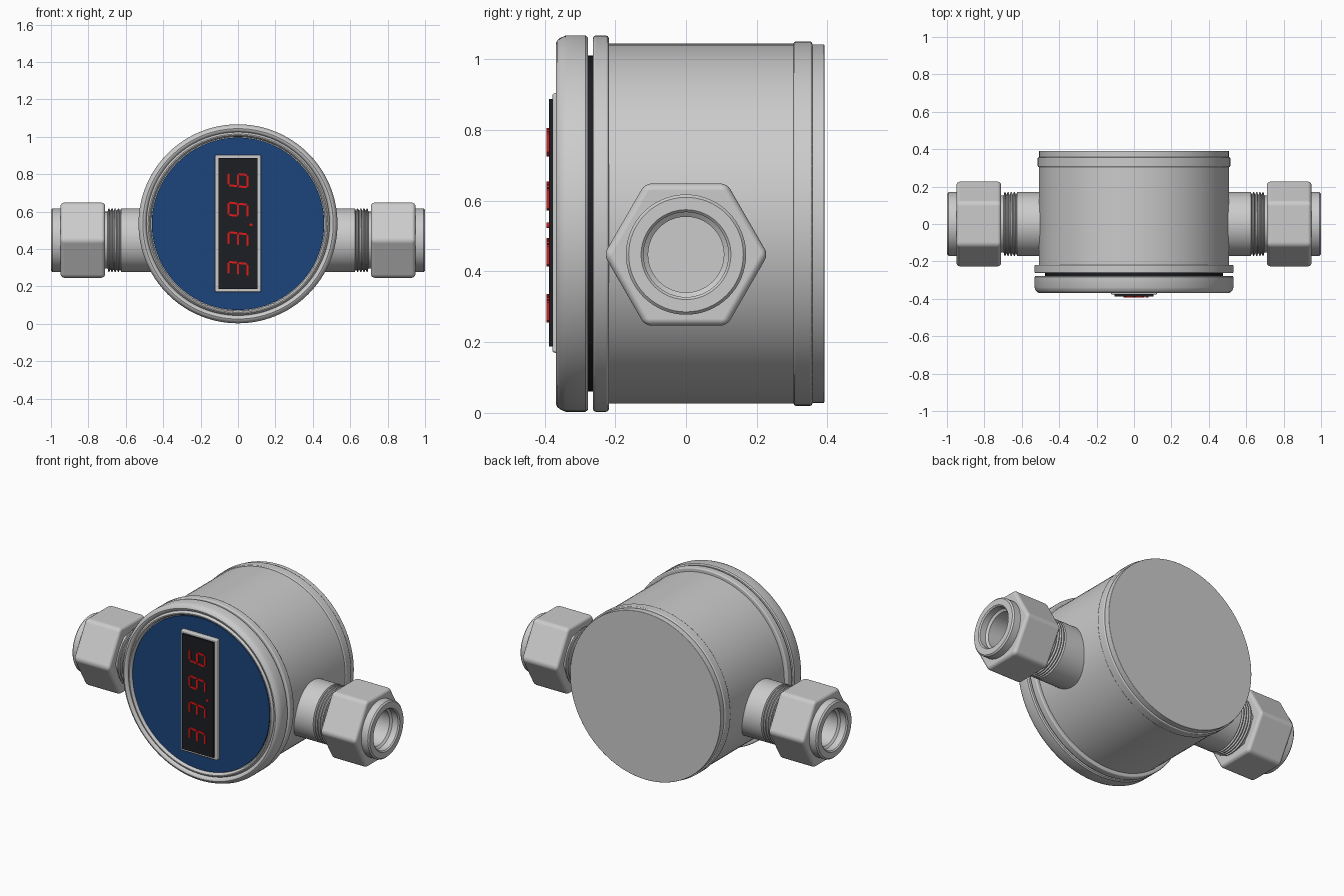
import bpy, bmesh, math
from mathutils import Vector

if "Cube" in bpy.data.objects:
    bpy.data.objects.remove(bpy.data.objects["Cube"])

ZC = 0.535    # height of the housing axis
ZF = 0.4475   # height of the side fittings' axis


def material(name, rgb):
    m = bpy.data.materials.new(name)
    m.diffuse_color = (*rgb, 1)
    m.use_nodes = True
    m.node_tree.nodes["Principled BSDF"].inputs["Base Color"].default_value = m.diffuse_color
    return m


BLUE = material("blue", (0.012, 0.06, 0.2))
BLACK = material("black", (0.012, 0.013, 0.016))
RED = material("red", (0.75, 0.01, 0.01))


def finish(name, bm, mat=None, bevel=0, segs=2, mirror=False):
    bmesh.ops.recalc_face_normals(bm, faces=bm.faces)
    me = bpy.data.meshes.new(name)
    bm.to_mesh(me)
    bm.free()
    ob = bpy.data.objects.new(name, me)
    bpy.context.collection.objects.link(ob)
    if mat:
        me.materials.append(mat)
    bpy.ops.object.select_all(action='DESELECT')
    ob.select_set(True)
    bpy.context.view_layer.objects.active = ob
    bpy.ops.object.shade_smooth_by_angle(angle=math.radians(35))
    if bevel:
        b = ob.modifiers.new("Bevel", 'BEVEL')
        b.width, b.segments, b.limit_method = bevel, segs, 'ANGLE'
        b.angle_limit = math.radians(35)
        b.harden_normals = True
    if mirror:
        ob.modifiers.new("Mirror", 'MIRROR')
    return ob


def lathe(name, profile, axis='Y', n=96, closed=False, **kw):
    """Revolve (radius, position) points around the housing or fitting axis."""
    bm = bmesh.new()
    rings = []
    for r, a in profile:
        ring = []
        for i in range(n):
            t = math.tau * i / n
            c, s = r * math.cos(t), r * math.sin(t)
            ring.append(bm.verts.new((c, a, ZC + s) if axis == 'Y' else (a, c, ZF + s)))
        rings.append(ring)
    pairs = list(zip(rings, rings[1:]))
    if closed:
        pairs.append((rings[-1], rings[0]))
    else:
        bm.faces.new(rings[0])
        bm.faces.new(rings[-1])
    for p, q in pairs:
        for i in range(n):
            j = (i + 1) % n
            bm.faces.new((p[i], p[j], q[j], q[i]))
    return finish(name, bm, **kw)


def drum(name, r, y0, y1, **kw):
    return lathe(name, [(r, y0), (r, y1)], **kw)


def prism(bm, outline, y0, y1):
    """Extrude an (x, z) outline along y."""
    f = [bm.verts.new((x, y0, z)) for x, z in outline]
    b = [bm.verts.new((x, y1, z)) for x, z in outline]
    bm.faces.new(f)
    bm.faces.new(b)
    for i in range(len(f)):
        j = (i + 1) % len(f)
        bm.faces.new((f[i], f[j], b[j], b[i]))


def rect(hx, z0, z1):
    return [(-hx, z0), (hx, z0), (hx, z1), (-hx, z1)]


# Housing with rear cap and flange
drum("housing", 0.509, -0.23, 0.32)
drum("rear_band", 0.515, 0.304, 0.357, bevel=0.006)
drum("rear_cap", 0.507, 0.33, 0.391, bevel=0.003)
drum("housing_flange", 0.532, -0.263, -0.218, bevel=0.008)
drum("gasket", 0.475, -0.30, -0.24, mat=BLACK)

# Front ring with rounded, grooved lip
lathe("front_ring", [
    (0.44, -0.277), (0.526, -0.277), (0.532, -0.284), (0.532, -0.34), (0.529, -0.347),
    (0.525, -0.356), (0.518, -0.364), (0.509, -0.368), (0.500, -0.366), (0.494, -0.360),
    (0.490, -0.352), (0.486, -0.360), (0.480, -0.366), (0.474, -0.366), (0.468, -0.360),
    (0.465, -0.345), (0.44, -0.345)], closed=True, n=128)
drum("face_plate", 0.461, -0.355, -0.29, mat=BLUE)

# Display frame and window
bm = bmesh.new()
prism(bm, rect(0.123, 0.17, 0.904), -0.378, -0.34)
finish("display_frame", bm, bevel=0.007)
bm = bmesh.new()
prism(bm, rect(0.105, 0.187, 0.888), -0.388, -0.36)
finish("display_window", bm, mat=BLACK)

# Seven-segment readout, turned so it reads upward
HW, HH, T = 0.033, 0.051, 0.0055
SEGMENTS = {'a': (-1, 1, 1, 1), 'b': (1, 1, 1, 0), 'c': (1, 0, 1, -1), 'd': (-1, -1, 1, -1),
            'e': (-1, 0, -1, -1), 'f': (-1, 1, -1, 0), 'g': (-1, 0, 1, 0)}
bm = bmesh.new()
for k, lit in enumerate(("abcdg", "abcdg", "abcdfg", "acdefg")):
    zc = 0.293 + 0.1585 * k
    for s in lit:
        u0, v0, u1, v1 = SEGMENTS[s]
        p = Vector((-v0 * HH, zc + u0 * HW + v0 * 0.006))
        q = Vector((-v1 * HH, zc + u1 * HW + v1 * 0.006))
        d = (q - p).normalized()
        p, q = p + d * 0.002, q - d * 0.002
        w = Vector((-d.y, d.x)) * T
        prism(bm, [p, p + d * T + w, q - d * T + w, q, q - d * T - w, p + d * T - w],
              -0.394, -0.386)
prism(bm, [(0.07 + 0.008 * math.cos(i * math.tau / 12), 0.53 + 0.008 * math.sin(i * math.tau / 12))
           for i in range(12)], -0.394, -0.386)
finish("readout_segments", bm, mat=RED)

# Side fittings: neck with thread ridges, collar and blind bore
profile = [(0.17, 0.44), (0.17, 0.625)]
for i in range(4):
    x = 0.63 + 0.017 * i
    profile += [(0.159, x), (0.159, x + 0.003), (0.17, x + 0.006), (0.17, x + 0.012)]
profile += [(0.152, 0.697), (0.152, 0.72), (0.17, 0.73), (0.17, 0.992), (0.162, 1.0),
            (0.127, 1.0), (0.12, 0.993), (0.12, 0.955), (0.107, 0.945), (0.107, 0.68)]
lathe("pipe_fitting", profile, axis='X', n=64, mirror=True)

# Hexagonal nuts
lathe("hex_nut", [(0.15, 0.71), (0.232, 0.71), (0.232, 0.949), (0.15, 0.949)],
      axis='X', n=6, closed=True, bevel=0.02, segs=4, mirror=True)
